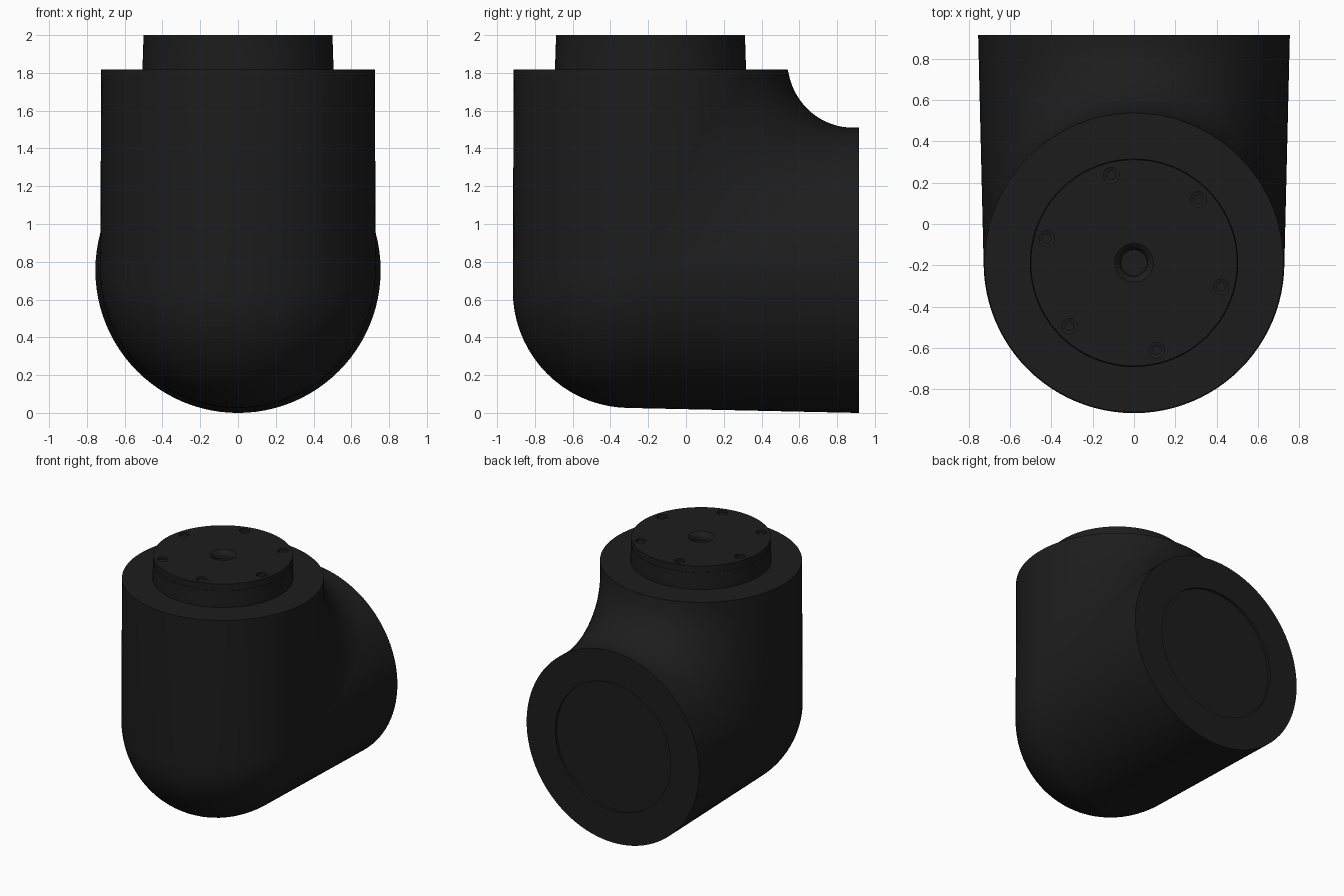
import bpy, bmesh, math
from math import sin, cos, pi

if "Cube" in bpy.data.objects:
    bpy.data.objects.remove(bpy.data.objects["Cube"], do_unlink=True)

CY, CZ = -0.188, 0.755        # elbow centre
R, BEND = 0.729, 0.62         # pipe radius, outer bend radius
H, L = 1.062, 1.103           # reach of upper and rear openings
CROTCH = 1.085                # distance at which the inner blend begins
SEG, ARC = 96, 18

black = bpy.data.materials.new("matte_black")
black.use_nodes = True
color = (0.012, 0.012, 0.012, 1)
black.diffuse_color = color
bsdf = black.node_tree.nodes["Principled BSDF"]
bsdf.inputs["Base Color"].default_value = color
bsdf.inputs["Roughness"].default_value = 0.6


def make_object(name, bm):
    bmesh.ops.remove_doubles(bm, verts=bm.verts, dist=1e-5)
    bmesh.ops.recalc_face_normals(bm, faces=bm.faces)
    mesh = bpy.data.meshes.new(name)
    bm.to_mesh(mesh)
    bm.free()
    mesh.materials.append(black)
    obj = bpy.data.objects.new(name, mesh)
    bpy.context.collection.objects.link(obj)
    return obj


def smooth(obj):
    bpy.ops.object.select_all(action='DESELECT')
    obj.select_set(True)
    bpy.context.view_layer.objects.active = obj
    bpy.ops.object.shade_smooth_by_angle(angle=math.radians(32))


def loft(name, rings):
    """Skin closed rings of equal length and cap both ends."""
    bm = bmesh.new()
    rows = [[bm.verts.new(p) for p in ring] for ring in rings]
    n = len(rows[0])
    for a, b in zip(rows, rows[1:]):
        for i in range(n):
            j = (i + 1) % n
            bm.faces.new((a[i], a[j], b[j], b[i]))
    bm.faces.new(rows[0])
    bm.faces.new(rows[-1])
    return make_object(name, bm)


def lathe(name, profile, x, y, n):
    return loft(name, [[(x + r * cos(2 * pi * i / n), y + r * sin(2 * pi * i / n), z)
                        for i in range(n)] for r, z in profile])


def taper(x, y, z, a):
    """Narrow towards the top, widen towards the rear; a runs 0 to 1 along the bend."""
    up = 1 - 0.006 * max(z, 0) / H
    back = 1 + 0.036 * max(y, 0) / L
    return (x * (up + (back - up) * a), CY + min(y * up, L), CZ + min(z * back, H))


def strand(t):
    """One lengthwise line of the elbow, from upper rim to rear rim."""
    x, s = R * cos(t), sin(t)
    if s > 0:          # broad concave blend in the crotch
        r = (CROTCH - R * s) * s * (1.6 - 0.6 * s)
    else:              # rounded outer bend
        r = BEND * s
    centre = R * s + r if s > 0 else (R - BEND) * s
    sign = -1 if s > 0 else 1
    top = taper(x, R * s, H, 0)
    pts = [(top[0], top[1], CZ + H)]
    for k in range(ARC + 1):
        a = k / ARC
        phi = a * pi / 2
        pts.append(taper(x, centre + sign * r * cos(phi), centre + sign * r * sin(phi), a))
    end = taper(x, L, R * s, 1)
    pts.append((end[0], CY + L, end[2]))
    return pts


# Elbow body with a shallow round recess in the rear face
angles = [2 * pi * i / SEG for i in range(SEG)]
rings = list(zip(*[strand(t) for t in angles]))
for depth in (0, 0.02):
    rings.append([(0.505 * cos(t), CY + L - depth, CZ + 0.505 * sin(t)) for t in angles])
smooth(loft("elbow_body", rings))

# Round flange on top, with a slightly narrower cap
TOP = 2.0
flange = lathe("top_flange", [(0.505, 1.81), (0.505, 1.86), (0.502, 1.90), (0.502, 1.95),
                              (0.500, 1.95), (0.500, TOP)], 0, CY, SEG)

# Centre hole with flared rim, and ring of screw holes
cutters = [lathe("centre_cutter", [(0.064, TOP - 0.06), (0.064, TOP - 0.04), (0.068, TOP - 0.026),
                                   (0.078, TOP - 0.012), (0.094, TOP), (0.094, TOP + 0.02)],
                 0, CY, 32)]
for i in range(6):
    a = math.radians(44.5 + 60 * i)
    cutters.append(lathe("screw_cutter", [(0.021, TOP - 0.05), (0.021, TOP - 0.025), (0.038, TOP - 0.02),
                                          (0.038, TOP + 0.02)],
                         0.438 * cos(a), CY + 0.438 * sin(a), 20))
bpy.context.view_layer.objects.active = flange
for c in cutters:
    c.hide_render = True
    mod = flange.modifiers.new("hole", 'BOOLEAN')
    mod.operation = 'DIFFERENCE'
    mod.solver = 'EXACT'
    mod.object = c
    bpy.ops.object.modifier_apply(modifier=mod.name)
    bpy.data.objects.remove(c, do_unlink=True)
smooth(flange)
